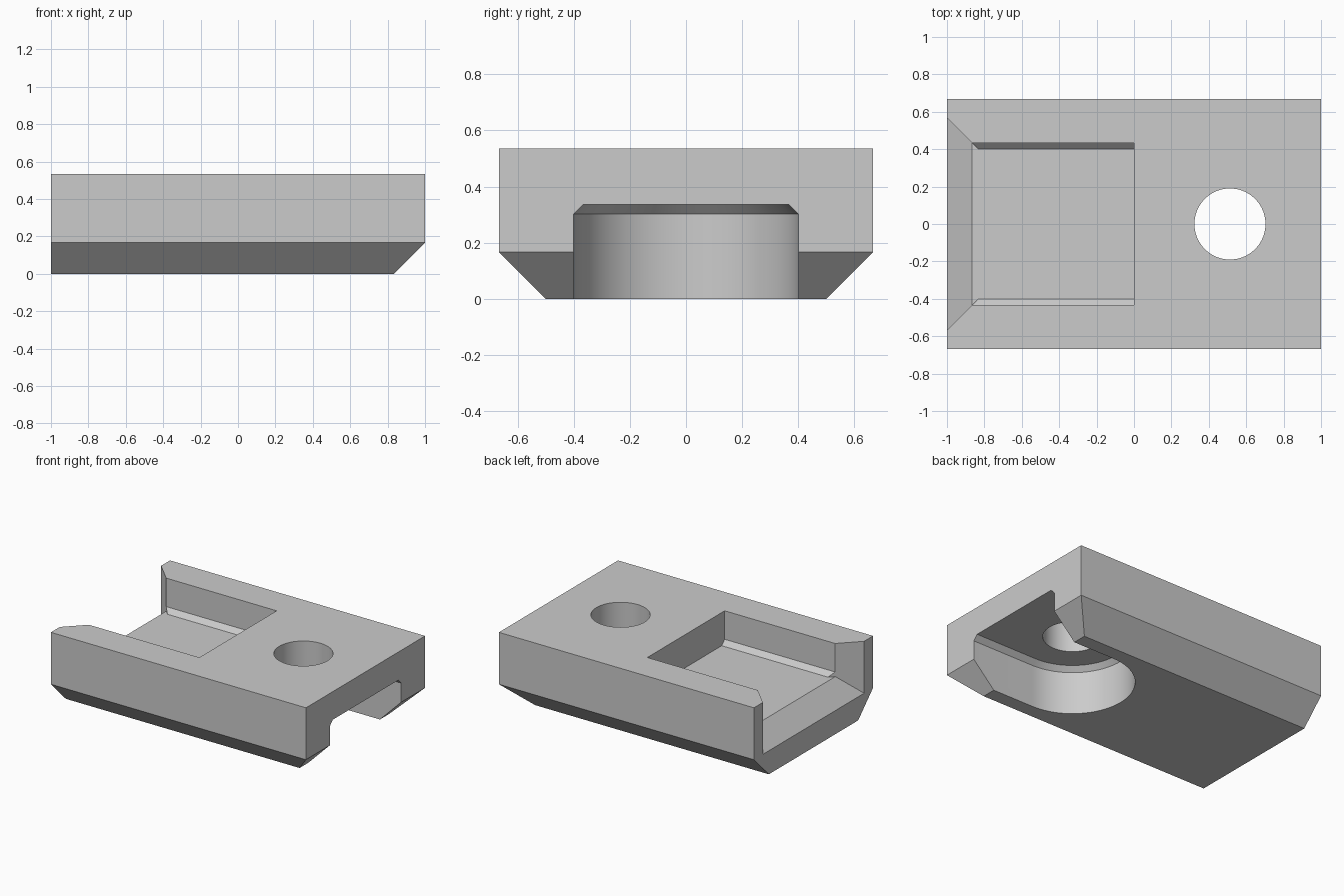
import bpy, bmesh, math

cube = bpy.data.objects.get("Cube")
if cube:
    bpy.data.objects.remove(cube, do_unlink=True)

grey = bpy.data.materials.new("plain grey")
grey.use_nodes = True
colour = (0.6, 0.6, 0.6, 1)
grey.diffuse_color = colour
grey.node_tree.nodes["Principled BSDF"].inputs["Base Color"].default_value = colour


def loft(name, rings):
    """Closed solid through rings of matching point counts."""
    bm = bmesh.new()
    rows = [[bm.verts.new(p) for p in ring] for ring in rings]
    n = len(rows[0])
    for a, b in zip(rows, rows[1:]):
        for i in range(n):
            j = (i + 1) % n
            bm.faces.new((a[i], a[j], b[j], b[i]))
    bm.faces.new(rows[0][::-1])
    bm.faces.new(rows[-1])
    bmesh.ops.recalc_face_normals(bm, faces=bm.faces)
    mesh = bpy.data.meshes.new(name)
    bm.to_mesh(mesh)
    bm.free()
    mesh.materials.append(grey)
    obj = bpy.data.objects.new(name, mesh)
    bpy.context.collection.objects.link(obj)
    return obj


def rect(x0, x1, half, z):
    return [(x0, -half, z), (x1, -half, z), (x1, half, z), (x0, half, z)]


def gate(x, half, z):
    return [(x, -half, z), (x, half, z), (x, half, 0.7), (x, -half, 0.7)]


HOLE_X = 0.513


def arc(r, z, start, end, steps):
    angles = [start + (end - start) * i / steps for i in range(steps + 1)]
    return [(HOLE_X + r * math.cos(a), r * math.sin(a), z) for a in angles]


def slot_ring(r, z):
    return [(1.2, r, z)] + arc(r, z, math.pi / 2, math.pi * 1.5, 40) + [(1.2, -r, z)]


# Block with bevelled underside on three sides
block = loft("connector_block", [
    rect(-1, 0.833, 0.5, 0), rect(-1, 1, 0.667, 0.167), rect(-1, 1, 0.667, 0.535)])

cutters = [
    # Round-ended slot below, with a bevelled ceiling
    loft("slot_cutter", [slot_ring(0.4, -0.1), slot_ring(0.4, 0.302), slot_ring(0.367, 0.336)]),
    # Pocket on top, with bevelled floor edges
    loft("pocket_cutter", [
        rect(-1.2, 0, 0.4, 0.3), rect(-1.2, 0, 0.433, 0.333), rect(-1.2, 0, 0.433, 0.7)]),
    # Flared pocket mouth with ramped floor
    loft("mouth_cutter", [
        gate(-1.1, 0.667, 0.067), gate(-0.867, 0.434, 0.3), gate(-0.833, 0.4, 0.3)]),
    # Through hole
    loft("hole_cutter", [arc(0.19, z, 0, math.tau * 63 / 64, 63) for z in (0.2, 0.7)]),
]

for cutter in cutters:
    cutter.hide_render = True
    mod = block.modifiers.new(cutter.name, "BOOLEAN")
    mod.operation = "DIFFERENCE"
    mod.solver = "EXACT"
    mod.object = cutter

# Bake the cuts and drop the cutters
bpy.context.view_layer.update()
graph = bpy.context.evaluated_depsgraph_get()
cut_mesh = bpy.data.meshes.new_from_object(block.evaluated_get(graph))
block.modifiers.clear()
block.data = cut_mesh
for cutter in cutters:
    bpy.data.objects.remove(cutter, do_unlink=True)

for obj in bpy.context.selected_objects:
    obj.select_set(False)
block.select_set(True)
bpy.context.view_layer.objects.active = block
bpy.ops.object.shade_smooth_by_angle(angle=math.radians(30))
